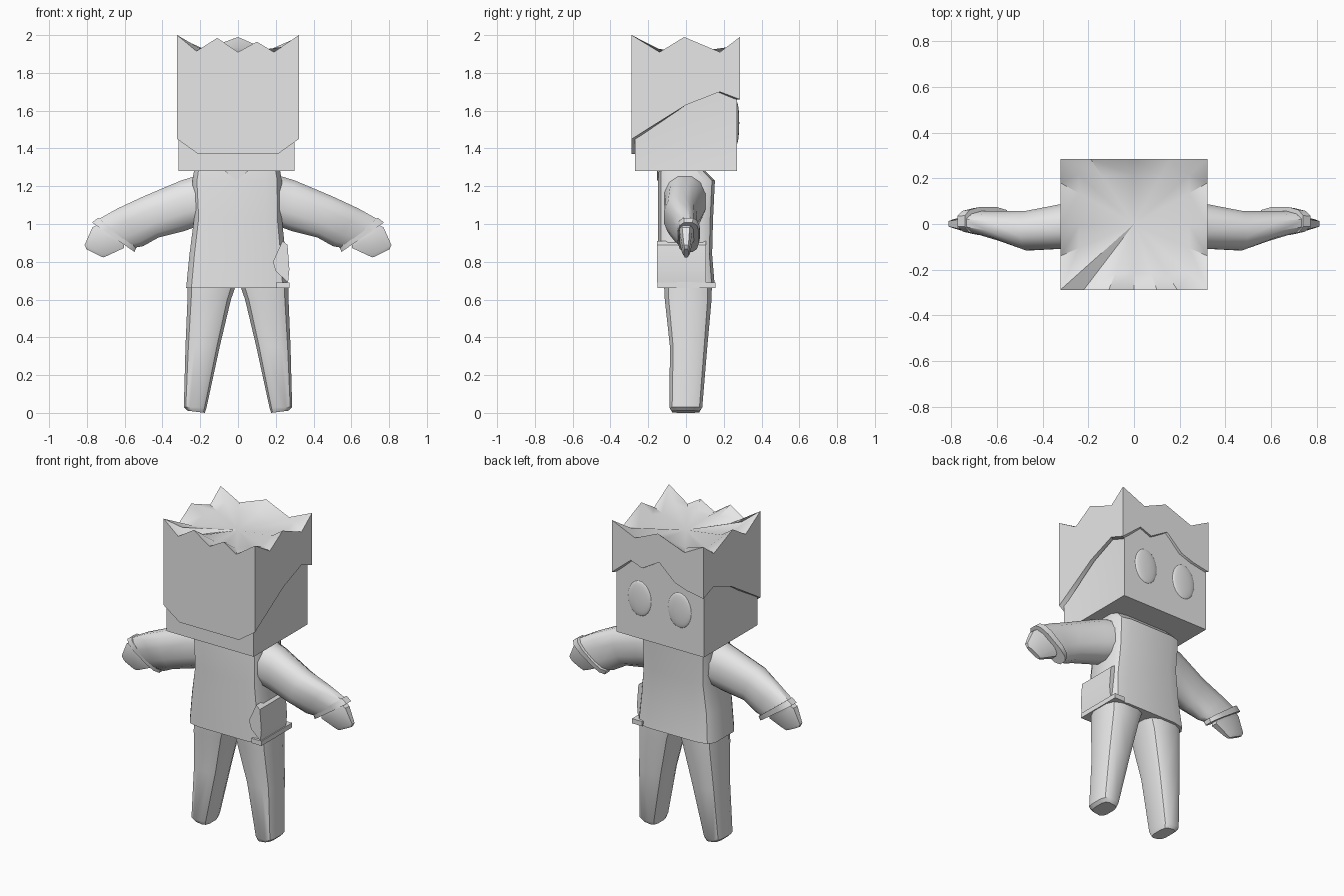
import bpy, bmesh, math
from mathutils import Vector

if "Cube" in bpy.data.objects:
    bpy.data.objects.remove(bpy.data.objects["Cube"])

grey = bpy.data.materials.new("plain_grey")
grey.diffuse_color = (0.8, 0.8, 0.8, 1)
grey.use_nodes = True
grey.node_tree.nodes["Principled BSDF"].inputs["Base Color"].default_value = grey.diffuse_color


def finish(bm, name, angle=35):
    bmesh.ops.remove_doubles(bm, verts=bm.verts[:], dist=0.0005)
    bmesh.ops.recalc_face_normals(bm, faces=bm.faces[:])
    me = bpy.data.meshes.new(name)
    bm.to_mesh(me)
    bm.free()
    ob = bpy.data.objects.new(name, me)
    bpy.context.collection.objects.link(ob)
    me.materials.append(grey)
    bpy.ops.object.select_all(action='DESELECT')
    bpy.context.view_layer.objects.active = ob
    ob.select_set(True)
    bpy.ops.object.shade_smooth_by_angle(angle=math.radians(angle))
    return ob


def loft(name, sections, n=12, power=1.0, sx=1, angle=35):
    """Each section: two opposite (x, z) points, then the y range."""
    bm = bmesh.new()
    rings = []
    for ax, az, bx, bz, y0, y1 in sections:
        a, b = Vector((ax * sx, 0, az)), Vector((bx * sx, 0, bz))
        ring = []
        for i in range(n):
            t = 2 * math.pi * (i + 0.5) / n
            c = math.copysign(abs(math.cos(t)) ** power, math.cos(t))
            s = math.copysign(abs(math.sin(t)) ** power, math.sin(t))
            p = (a + b) / 2 + (a - b) / 2 * c
            p.y = (y0 + y1) / 2 + (y1 - y0) / 2 * s
            ring.append(bm.verts.new(p))
        rings.append(ring)
    for r, q in zip(rings, rings[1:]):
        for i in range(n):
            j = (i + 1) % n
            bm.faces.new((r[i], r[j], q[j], q[i]))
    bm.faces.new(rings[0])
    bm.faces.new(rings[-1])
    return finish(bm, name, angle)


def prism(name, outline, y0, y1):
    """Extrude an (x, z) outline along y."""
    bm = bmesh.new()
    face = bm.faces.new([bm.verts.new((x, y0, z)) for x, z in outline])
    new = bmesh.ops.extrude_face_region(bm, geom=[face])["geom"]
    bmesh.ops.translate(bm, vec=(0, y1 - y0, 0),
                        verts=[v for v in new if isinstance(v, bmesh.types.BMVert)])
    return finish(bm, name, 20)


# head: box with slightly dented cheeks
bm = bmesh.new()
low = [bm.verts.new((x, y, 1.28)) for x, y in
       ((-.315, -.27), (.30, -.27), (.30, .27), (-.315, .27))]
top = [bm.verts.new((v.co.x, v.co.y, 1.84)) for v in low]
bm.faces.new(low)
bm.faces.new(top)
for i in range(4):
    j = (i + 1) % 4
    quad = [low[i], low[j], top[j], top[i]]
    if i % 2:
        dent = bm.verts.new((.27 if i == 1 else -.285, -.01, 1.54))
        for k in range(4):
            bm.faces.new((quad[k], quad[(k + 1) % 4], dent))
    else:
        bm.faces.new(quad)
finish(bm, "head", 25)

# hair: four jagged walls, an inward lip below and a wavy crown
X, Y0, Y1 = .322, -.288, .285
side_top = [(Y0, 2.0), (-.14, 1.91), (-.01, 1.99), (.18, 1.91), (Y1, 1.99)]
side_low = [(Y0, 1.45), (0, 1.63), (.18, 1.70), (Y1, 1.66)]
back_top = [(-X, 2.0), (-.22, 1.915), (-.11, 1.985), (0, 1.91),
            (.10, 1.965), (.19, 1.91), (X, 2.0)]
back_low = [(-X, 1.45), (-.21, 1.37), (.21, 1.37), (X, 1.45)]
face_top = [(-X, 1.99), (-.19, 1.92), (0, 1.99), (.16, 1.92), (X, 1.99)]
face_low = [(-X, 1.66), (-.21, 1.68), (-.12, 1.71), (-.01, 1.81),
            (.11, 1.74), (.19, 1.77), (X, 1.66)]
walls = [(back_top, back_low, lambda u, z: Vector((u, Y0, z))),
         (face_top, face_low, lambda u, z: Vector((u, Y1, z)))]
for s in (-1, 1):
    walls.append((side_top, side_low, lambda u, z, s=s: Vector((s * X, u, z))))
bm = bmesh.new()


def inner(p, k):
    return Vector((p.x * k, p.y * k, 1.905 + (p.z - 1.905) * .35))


for tops, lows, place in walls:
    t = [place(*p) for p in tops]
    b = [place(*p) for p in lows]
    bm.faces.new([bm.verts.new(p) for p in t + b[::-1]])
    for p, q in zip(b, b[1:]):
        bm.faces.new([bm.verts.new(v) for v in
                      (p, q, Vector((q.x * .92, q.y * .92, q.z)),
                       Vector((p.x * .92, p.y * .92, p.z)))])
    for p, q in zip(t, t[1:]):
        bm.faces.new([bm.verts.new(v) for v in (p, q, inner(q, .75), inner(p, .75))])
        bm.faces.new([bm.verts.new(v) for v in
                      (inner(p, .75), inner(q, .75), Vector((0, 0, 1.905)))])
finish(bm, "hair", 40)

# eyes: flattened ovals on the face
for x, side in ((.137, "right"), (-.145, "left")):
    bm = bmesh.new()
    bmesh.ops.create_uvsphere(bm, u_segments=20, v_segments=12, radius=1)
    for v in bm.verts:
        v.co = Vector((x + v.co.x * .083, .268 + v.co.y * .014, 1.535 + v.co.z * .112))
    finish(bm, side + "_eye", 60)

# torso, collar, pouch and hem
loft("torso", [(-.235, 1.285, .225, 1.285, -.145, .10),
               (-.245, 1.23, .235, 1.23, -.15, .155),
               (-.235, 1.03, .235, 1.03, -.15, .145),
               (-.26, .84, .255, .84, -.15, .14),
               (-.278, .66, .268, .66, -.15, .155)], n=12, power=.35)
prism("collar", [(-.075, 1.285), (-.01, 1.23), (.06, 1.285)], -.153, -.146)
prism("pouch", [(.235, .91), (.185, .80), (.20, .75), (.265, .69),
                (.272, .76), (.262, .89)], -.154, .105)
prism("side_hem", [(.20, .66), (.272, .66), (.272, .69), (.20, .69)], -.152, .155)

# legs, arms, cuffs and hands
for s, side in ((-1, "left"), (1, "right")):
    loft(side + "_leg", [(.268, .70, .0, .70, -.12, .14),
                         (.27, .60, .035, .60, -.115, .138),
                         (.28, .35, .095, .35, -.087, .115),
                         (.288, .03, .165, .03, -.09, .088),
                         (.27, .012, .175, .0, -.075, .072)],
         power=.6, sx=s, n=12)
    loft(side + "_arm", [(.20, 1.265, .20, .99, -.12, .11),
                         (.30, 1.235, .28, .96, -.11, .095),
                         (.50, 1.15, .42, .925, -.118, .06),
                         (.64, 1.085, .50, .88, -.075, .058),
                         (.755, 1.02, .555, .87, -.045, .058)],
         power=.85, sx=s, angle=45)
    loft(side + "_cuff", [(.742, 1.035, .535, .875, -.05, .075),
                          (.775, 1.01, .545, .85, -.045, .07)],
         power=.7, sx=s)
    loft(side + "_hand", [(.745, 1.0, .60, .89, -.038, .045),
                          (.775, .985, .60, .87, -.036, .035),
                          (.815, .89, .69, .83, -.02, .022),
                          (.805, .868, .712, .822, -.012, .014)],
         n=8, power=.6, sx=s)
